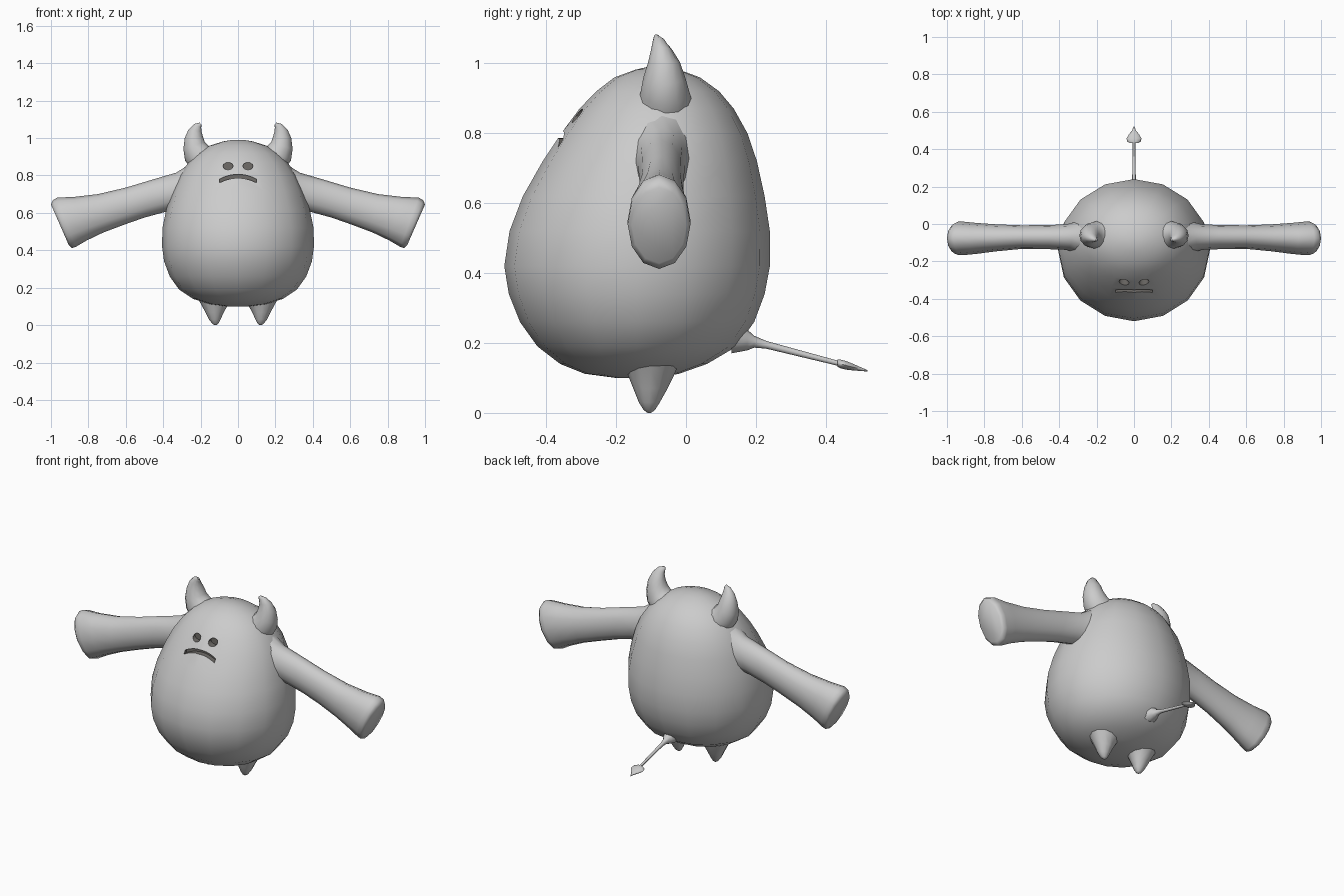
import bpy, bmesh, math
from mathutils import Vector

if "Cube" in bpy.data.objects:
    bpy.data.objects.remove(bpy.data.objects["Cube"])


def loft(name, sections, n=12, phase=0.0, mirror=False, hidden=False):
    """Skin elliptical rings given as (centre, half-axis u, half-axis v)."""
    bm = bmesh.new()
    rings = []
    for c, u, v in sections:
        c, u, v = Vector(c), Vector(u), Vector(v)
        ring = []
        for k in range(n):
            a = 2 * math.pi * k / n + phase
            ring.append(bm.verts.new(c + u * math.cos(a) + v * math.sin(a)))
        rings.append(ring)
    for a, b in zip(rings, rings[1:]):
        for k in range(n):
            j = (k + 1) % n
            bm.faces.new((a[k], a[j], b[j], b[k]))
    bm.faces.new(rings[0])
    bm.faces.new(rings[-1])
    bmesh.ops.recalc_face_normals(bm, faces=bm.faces)
    mesh = bpy.data.meshes.new(name)
    bm.to_mesh(mesh)
    bm.free()
    ob = bpy.data.objects.new(name, mesh)
    bpy.context.collection.objects.link(ob)
    if mirror:
        ob.modifiers.new("mirror", 'MIRROR')
    if hidden:
        ob.hide_render = True
    return ob


def smooth(ob, angle):
    bpy.ops.object.select_all(action='DESELECT')
    ob.select_set(True)
    bpy.context.view_layer.objects.active = ob
    bpy.ops.object.shade_smooth_by_angle(angle=math.radians(angle))


def limb(name, rows, n=12):
    """Mirrored limb from front-view edge pairs: (x1, z1, x2, z2, y, depth)."""
    secs = [(((x1 + x2) / 2, y, (z1 + z2) / 2),
             ((x1 - x2) / 2, 0, (z1 - z2) / 2), (0, r, 0))
            for x1, z1, x2, z2, y, r in rows]
    ob = loft(name, secs, n, mirror=True)
    smooth(ob, 60)
    return ob


# Egg-shaped body: z, half width, front y, back y
body_rows = [
    (.100, .06, -.20, -.08), (.112, .15, -.29, -.02), (.14, .24, -.36, .06),
    (.19, .315, -.425, .145), (.26, .365, -.475, .195), (.34, .395, -.507, .225),
    (.42, .406, -.52, .24), (.52, .404, -.505, .24), (.62, .383, -.467, .225),
    (.72, .35, -.41, .203), (.80, .314, -.357, .176), (.87, .265, -.305, .137),
    (.92, .215, -.257, .095), (.96, .15, -.205, .04), (.982, .08, -.145, -.02),
    (.99, .03, -.11, -.06)]
body = loft("body", [((0, (f + b) / 2, z), (w, 0, 0), (0, (b - f) / 2, 0))
                     for z, w, f, b in body_rows], 16)


# Sunken eyes and frowning mouth
def face_y(x, z):
    return -.357 + (z - .8) * .74 + 1.45 * x * x


eyes = loft("eye_cutter", [((.053, y, .85), (.027, 0, 0), (0, 0, .02))
                           for y in (-.5, face_y(.053, .85) + .025)],
            12, mirror=True, hidden=True)
mouth_secs = []
for i in range(11):
    x = -.1 + .02 * i
    z = .796 - .026 * (x / .1) ** 2
    mouth_secs.append(((x, face_y(x, z), z), (0, 0, .014), (0, .036, 0)))
mouth = loft("mouth_cutter", mouth_secs, 4, phase=math.pi / 4, hidden=True)

dark = bpy.data.materials.new("dark_recess")
dark.diffuse_color = (.16, .15, .14, 1)
dark.use_nodes = True
dark.node_tree.nodes["Principled BSDF"].inputs["Base Color"].default_value = dark.diffuse_color
skin = bpy.data.materials.new("skin")
skin.diffuse_color = (.8, .8, .8, 1)
skin.use_nodes = True
skin.node_tree.nodes["Principled BSDF"].inputs["Base Color"].default_value = skin.diffuse_color
body.data.materials.append(None)
bpy.context.view_layer.objects.active = body
for cutter in (eyes, mouth):
    cutter.data.materials.append(dark)
    mod = body.modifiers.new("cut", 'BOOLEAN')
    mod.operation = 'DIFFERENCE'
    mod.solver = 'EXACT'
    mod.material_mode = 'TRANSFER'
    mod.object = cutter
    bpy.ops.object.modifier_apply(modifier=mod.name)
bpy.data.materials.remove(skin)
smooth(body, 38)

# Arms flaring towards slanted blunt ends
limb("arm", [
    (.26, .86, .33, .62, -.07, .085), (.33, .815, .40, .602, -.07, .068),
    (.45, .78, .50, .575, -.07, .064), (.60, .735, .60, .54, -.07, .063),
    (.75, .70, .72, .495, -.074, .072), (.88, .685, .81, .452, -.077, .083),
    (.965, .682, .868, .418, -.077, .09), (.99, .668, .888, .412, -.077, .09),
    (1.0, .645, .905, .428, -.077, .078)])

# Horns curling inwards
limb("horn", [
    (.255, .84, .10, .93, -.06, .08), (.283, .88, .155, .955, -.06, .07),
    (.292, .94, .178, .98, -.062, .06), (.285, 1.0, .188, 1.01, -.063, .045),
    (.265, 1.045, .195, 1.035, -.07, .03), (.235, 1.075, .197, 1.055, -.078, .017),
    (.205, 1.083, .195, 1.07, -.085, .007)])

# Pointed feet
limb("foot", [
    (.24, .18, .03, .13, -.10, .085), (.205, .125, .058, .10, -.10, .068),
    (.175, .07, .078, .065, -.102, .048), (.155, .03, .093, .03, -.105, .03),
    (.138, .008, .105, .008, -.105, .016), (.125, 0, .115, 0, -.105, .005)])


# Tail with a flat spade tip: y, half width, half thickness
def tail_part(name, rows, n):
    ob = loft(name, [((0, y, .205 - .257 * (y - .19)), (w, 0, 0), (0, 0, t))
                     for y, w, t in rows], n)
    smooth(ob, 60)


tail_part("tail", [(.13, .05, .05), (.175, .03, .03), (.195, .015, .017),
                   (.23, .010, .011), (.34, .008, .009), (.45, .007, .007)], 8)
tail_part("tail_tip", [(.445, .008, .006), (.434, .024, .011), (.441, .036, .013),
                       (.458, .040, .013), (.478, .028, .010), (.498, .012, .006),
                       (.52, .002, .002)], 10)
